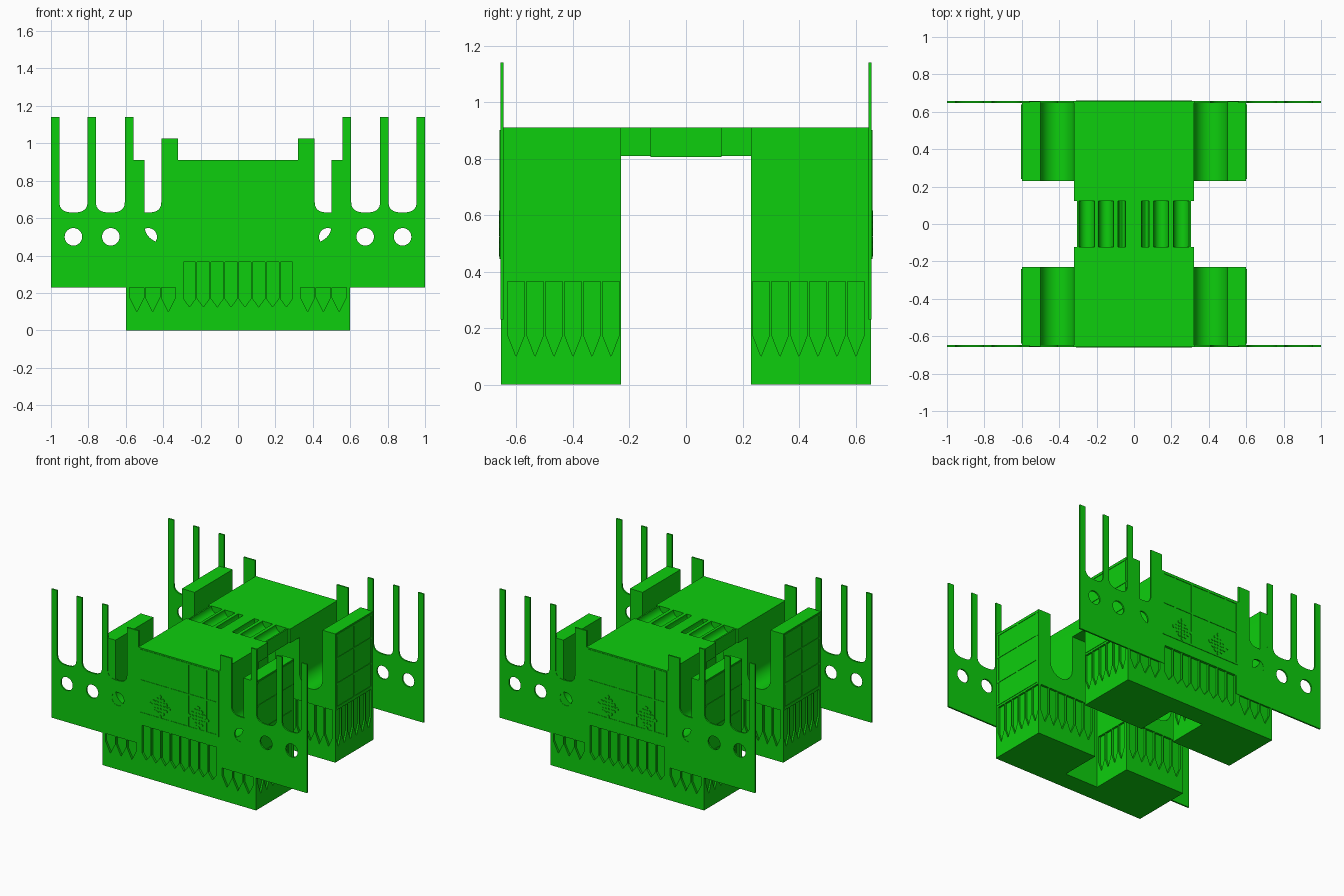
import bpy, bmesh, math

if "Cube" in bpy.data.objects:
    bpy.data.objects.remove(bpy.data.objects["Cube"])

green = bpy.data.materials.new("bright_green")
green.diffuse_color = (0.004, 0.62, 0.004, 1)
green.use_nodes = True
green.node_tree.nodes["Principled BSDF"].inputs["Base Color"].default_value = green.diffuse_color


def add_prism(bm, pts, d0, d1, axis='y'):
    """Extrude a profile (a, z) along y or x between d0 and d1."""
    def place(a, z, d):
        return (a, d, z) if axis == 'y' else (d, a, z)
    f = bm.faces.new([bm.verts.new(place(a, z, d0)) for a, z in pts])
    ext = bmesh.ops.extrude_face_region(bm, geom=[f])
    for v in ext['geom']:
        if isinstance(v, bmesh.types.BMVert):
            if axis == 'y':
                v.co.y = d1
            else:
                v.co.x = d1


def rect(a0, a1, z0, z1):
    return [(a0, z0), (a1, z0), (a1, z1), (a0, z1)]


def finish(bm, name, mirror=False, smooth=False):
    bmesh.ops.recalc_face_normals(bm, faces=bm.faces[:])
    me = bpy.data.meshes.new(name)
    bm.to_mesh(me)
    bm.free()
    me.materials.append(green)
    ob = bpy.data.objects.new(name, me)
    bpy.context.collection.objects.link(ob)
    if mirror:
        add_mirror(ob)
    if smooth:
        shade(ob)
    return ob


def add_mirror(ob):
    m = ob.modifiers.new("mirror", 'MIRROR')
    m.use_axis = (False, True, False)
    m.use_mirror_merge = False


def shade(ob):
    bpy.ops.object.select_all(action='DESELECT')
    ob.select_set(True)
    bpy.context.view_layer.objects.active = ob
    bpy.ops.object.shade_smooth_by_angle(angle=math.radians(30))


def cut(ob, bm):
    """Subtract a cutter mesh and bake the result."""
    cutter = finish(bm, "cutter")
    cutter.hide_render = True
    m = ob.modifiers.new("cut", 'BOOLEAN')
    m.operation, m.solver, m.object = 'DIFFERENCE', 'EXACT', cutter
    dg = bpy.context.evaluated_depsgraph_get()
    me = bpy.data.meshes.new_from_object(ob.evaluated_get(dg))
    ob.modifiers.clear()
    ob.data = me
    bpy.data.objects.remove(cutter)


def arc(cx, cz, rx, rz, a0, a1, n, power=1.0):
    out = []
    for i in range(n + 1):
        a = math.radians(a0 + (a1 - a0) * i / n)
        c, s = math.cos(a), math.sin(a)
        out.append((cx + rx * math.copysign(abs(c) ** power, c),
                    cz + rz * math.copysign(abs(s) ** power, s)))
    return out


def lancets(bm, a0, a1, n, d0, d1, axis, shoulder=0.175, tip=0.1):
    """Row of pointed recesses."""
    p = (a1 - a0) / n
    for i in range(n):
        l, r = a0 + i * p + 0.004, a0 + (i + 1) * p - 0.004
        add_prism(bm, [(l, 0.365), (l, shoulder), ((l + r) / 2, tip),
                       (r, shoulder), (r, 0.365)], d0, d1, axis)


# Tower block: two round-bottomed slots in the top
half = [(0.32, 0.91)] + arc(0.41, 0.56, 0.09, 0.09, 180, 360, 16) + \
       [(0.5, 0.91), (0.6, 0.91), (0.6, 0)]
bm = bmesh.new()
add_prism(bm, half + [(-x, z) for x, z in reversed(half)], 0.23, 0.655)
block = finish(bm, "tower_block")

# Tall notch in the inner side of the block
bm = bmesh.new()
add_prism(bm, rect(-0.13, 0.13, -0.1, 0.81), 0.1, 0.52)
cut(block, bm)

# Pointed recesses around all walls
bm = bmesh.new()
lancets(bm, -0.296, 0.296, 8, 0.64, 0.68, 'y', 0.17, 0.125)
for s in (-1, 1):
    lancets(bm, *sorted((s * 0.583, s * 0.33)), 3, 0.64, 0.68, 'y')
    lancets(bm, *sorted((s * 0.583, s * 0.15)), 6, 0.21, 0.245, 'y')
    lancets(bm, 0.232, 0.635, 6, s * 0.587, s * 0.62, 'x')
    lancets(bm, 0.25, 0.51, 4, s * 0.11, s * 0.144, 'x')
cut(block, bm)
add_mirror(block)
shade(block)


# Thin facade panel with posts and rounded gaps
def gap(l, r):
    return arc((l + r) / 2, 0.69, (r - l) / 2, 0.06, 180, 360, 16, 0.75)


half = [(0.32, 0.91), (0.32, 1.025), (0.41, 1.025)] + gap(0.41, 0.56) + \
       [(0.56, 1.14), (0.605, 1.14)] + gap(0.605, 0.76) + \
       [(0.76, 1.14), (0.805, 1.14)] + gap(0.805, 0.955) + \
       [(0.955, 1.14), (1, 1.14), (1, 0.23), (0.3, 0.23), (0.3, 0.365)]
bm = bmesh.new()
add_prism(bm, half + [(-x, z) for x, z in reversed(half)], 0.646, 0.657)
panel = finish(bm, "facade_panel")
bm = bmesh.new()
for s in (-1, 1):
    for x in (0.48, 0.68, 0.88):
        add_prism(bm, arc(s * x, 0.5, 0.047, 0.047, 0, 345, 23), 0.6, 0.7)
cut(panel, bm)
add_mirror(panel)

# Diamond clusters of eight-sided studs
bm = bmesh.new()
for cx in (-0.15, 0.15):
    for i in range(-3, 4):
        for j in range(-3, 4):
            if abs(i) + abs(j) <= 3:
                add_prism(bm, arc(cx + i * 0.0235, 0.535 + j * 0.0235, 0.0125, 0.0125,
                                  22.5, 337.5, 7), 0.655, 0.661)
finish(bm, "facade_studs", mirror=True)

# Shallow lattice on the facade
bm = bmesh.new()
for x in (-0.305, -0.21, -0.07, 0.07, 0.21, 0.305):
    add_prism(bm, rect(x - 0.006, x + 0.006, 0.45, 0.9), 0.655, 0.6595)
for z in (0.45, 0.68, 0.895):
    add_prism(bm, rect(-0.31, 0.31, z - 0.006, z + 0.006), 0.655, 0.66)
finish(bm, "facade_lattice", mirror=True)

# Shallow lattice on the outer sides
bm = bmesh.new()
for s in (-1, 1):
    for y in (0.25, 0.44, 0.63):
        add_prism(bm, rect(y - 0.006, y + 0.006, 0.385, 0.9), s * 0.599, s * 0.6025, 'x')
    for z in (0.385, 0.55, 0.73, 0.895):
        add_prism(bm, rect(0.24, 0.64, z - 0.006, z + 0.006), s * 0.599, s * 0.603, 'x')
finish(bm, "side_lattice", mirror=True)

# Bridge ends
bm = bmesh.new()
add_prism(bm, rect(-0.32, 0.32, 0.81, 0.91), 0.124, 0.23)
finish(bm, "bridge_end", mirror=True)

# Bridge middle with round troughs along the top
top = [(-0.305, 0.805), (-0.305, 0.91)]
for l, r in ((-0.295, -0.21), (-0.19, -0.11), (-0.085, -0.045),
             (0.04, 0.08), (0.105, 0.185), (0.21, 0.295)):
    top += arc((l + r) / 2, 0.91, (r - l) / 2, 0.045, 180, 360, 12)
top += [(0.305, 0.91), (0.305, 0.805)]
bm = bmesh.new()
add_prism(bm, top, -0.125, 0.125)
finish(bm, "bridge_middle", smooth=True)
